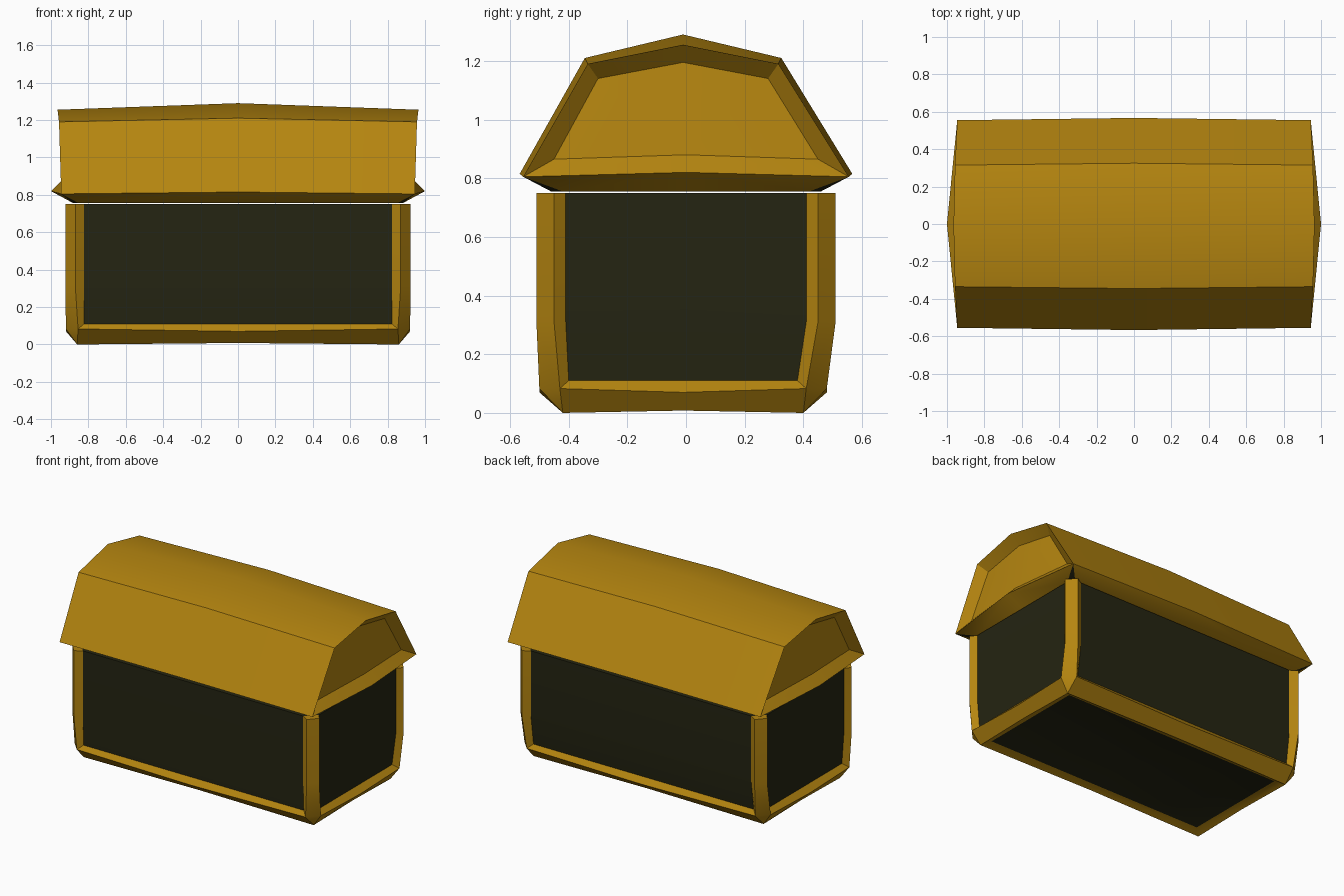
import bpy
import bmesh
import math

cube = bpy.data.objects.get("Cube")
if cube:
    bpy.data.objects.remove(cube, do_unlink=True)


def material(name, color):
    mat = bpy.data.materials.new(name)
    mat.use_nodes = True
    mat.diffuse_color = color
    mat.node_tree.nodes["Principled BSDF"].inputs["Base Color"].default_value = color
    return mat


MATERIALS = [material("old gold", (0.46, 0.235, 0.005, 1)),
             material("dark olive", (0.018, 0.018, 0.006, 1))]
GOLD, DARK = 0, 1


def build(name, faces, lean):
    """Repeat one quarter of a part in all four quadrants and weld it."""
    bm = bmesh.new()
    for sx in (1, -1):
        for sy in (1, -1):
            for mat, points in faces:
                verts = [bm.verts.new((sx * x, sy * y + lean(z), z)) for x, y, z in points]
                bm.faces.new(verts).material_index = mat
    bmesh.ops.remove_doubles(bm, verts=bm.verts, dist=0.0005)
    bmesh.ops.recalc_face_normals(bm, faces=bm.faces)
    mesh = bpy.data.meshes.new(name)
    bm.to_mesh(mesh)
    bm.free()
    for mat in MATERIALS:
        mesh.materials.append(mat)
    obj = bpy.data.objects.new(name, mesh)
    bpy.context.collection.objects.link(obj)
    bpy.ops.object.select_all(action='DESELECT')
    obj.select_set(True)
    bpy.context.view_layer.objects.active = obj
    bpy.ops.object.shade_smooth_by_angle(angle=math.radians(30))


def on_x(p, z=None):
    """Point on the plane y = 0, beside p."""
    return (p[0], 0, p[2] if z is None else z)


def on_y(p, z=None):
    """Point on the plane x = 0, beside p."""
    return (0, p[1], p[2] if z is None else z)


# Chest body: chamfered posts (a, b) and recessed panel edges (p, q) at three heights
a = [(.87, .51, .75), (.87, .51, .31), (.855, .49, .083)]
b = [(.923, .45, .75), (.923, .45, .31), (.92, .42, .083)]
p = [(.823, .48, .75), (.823, .48, .31), (.823, .463, .11)]
q = [(.893, .41, .75), (.893, .41, .31), (.885, .39, .11)]
foot = (.86, .41, 0)
floor = (.81, .365, .025)
body = [(GOLD, [p[0], a[0], b[0], q[0]]),
        (DARK, [(0, 0, .75), on_y(p[0]), p[0], q[0], on_x(q[0])]),
        (GOLD, [a[2], b[2], foot])]
for i in (0, 1):
    j = i + 1
    body += [(GOLD, [a[i], b[i], b[j], a[j]]),
             (GOLD, [p[i], a[i], a[j], p[j]]),
             (GOLD, [b[i], q[i], q[j], b[j]]),
             (DARK, [on_y(p[i]), p[i], p[j], on_y(p[j])]),
             (DARK, [on_x(q[i]), q[i], q[j], on_x(q[j])])]
# Bottom rails, their chamfers and the recessed floor
for edge, panel, mid in ((a[2], p[2], on_y), (b[2], q[2], on_x)):
    body += [(GOLD, [mid(edge, .07), edge, panel, mid(panel)]),
             (GOLD, [mid(edge, .07), edge, foot, mid(foot, .008)]),
             (GOLD, [mid(foot, .008), foot, floor, mid(floor)])]
body.append((DARK, [(0, 0, .025), on_y(floor), floor, on_x(floor)]))
build("chest_body", body, lambda z: -.01 if z < .2 else 0)

# Lid: eave, shoulder and ridge at the middle and at the end
eave, eave_mid, eave_end = (.945, .555, .805), (0, .567, .815), (1, 0, .82)
shoulder, shoulder_mid = (.957, .325, 1.19), (0, .335, 1.21)
ridge, ridge_mid = (.965, 0, 1.255), (0, 0, 1.29)
# Recessed gable panel
low, low_mid = (.905, .45, .865), (.94, 0, .88)
side, top = (.90, .29, 1.14), (.90, 0, 1.195)
# Inner edge of the underside
under_y, under_x = (.85, .46, .755), (.88, .42, .755)
lid = [(GOLD, [eave_mid, eave, shoulder, shoulder_mid]),
       (GOLD, [shoulder_mid, shoulder, ridge, ridge_mid]),
       (GOLD, [eave, eave_end, low_mid, low]),
       (GOLD, [eave, low, side, shoulder]),
       (GOLD, [shoulder, side, top, ridge]),
       (GOLD, [low_mid, low, side, top]),
       (GOLD, [eave_mid, eave, under_y, on_y(under_y)]),
       (GOLD, [eave_end, eave, under_x, on_x(under_x)]),
       (DARK, [eave, under_y, under_x]),
       (DARK, [(0, 0, .755), on_y(under_y), under_y, under_x, on_x(under_x)])]
build("chest_lid", lid, lambda z: -.01 if z > 1 else 0)
